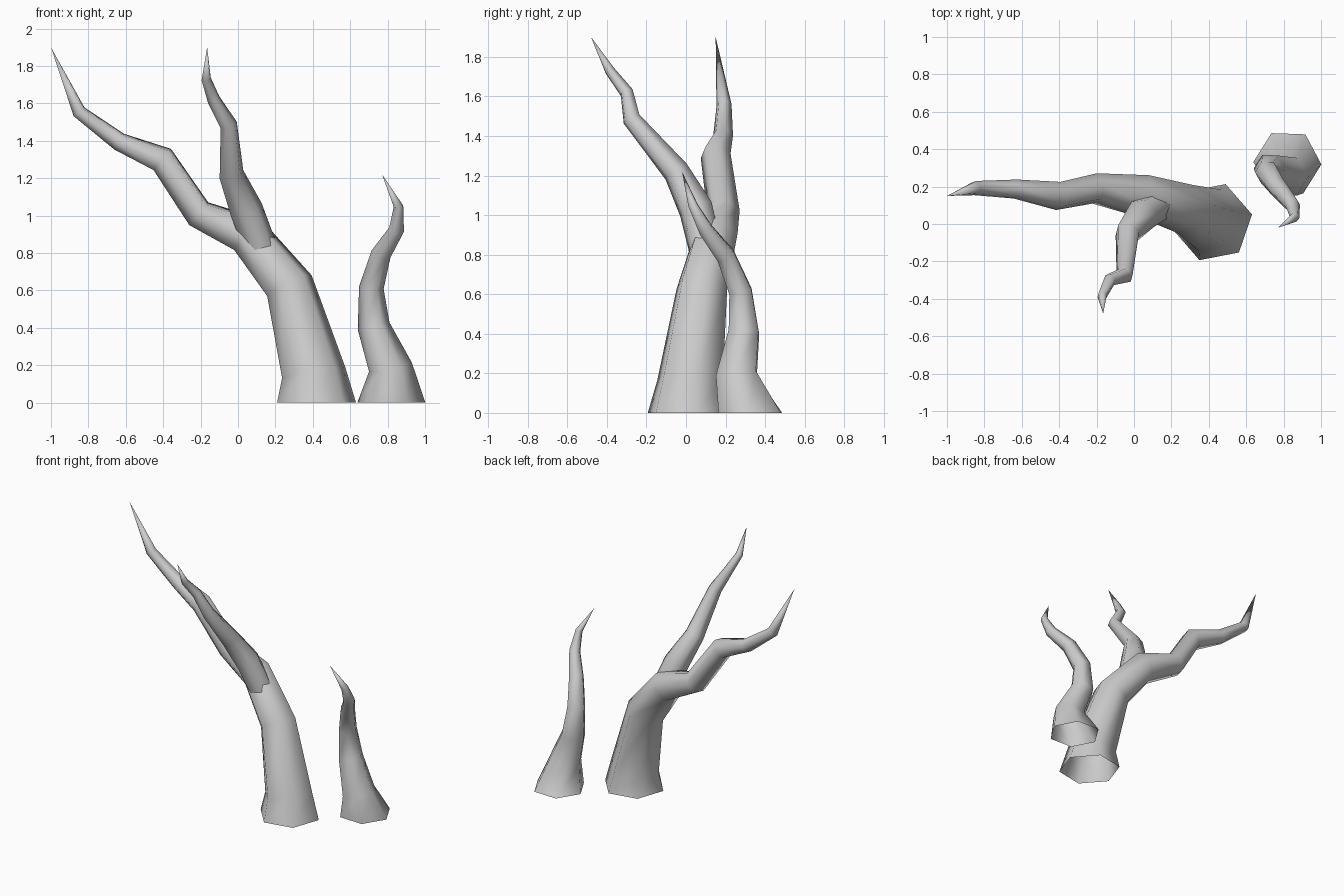
import bpy, bmesh, math
from mathutils import Vector

cube = bpy.data.objects.get("Cube")
if cube:
    bpy.data.objects.remove(cube, do_unlink=True)

bark = bpy.data.materials.new("grey_bark")
bark.use_nodes = True
GREY = (0.6, 0.6, 0.6, 1)
bark.diffuse_color = GREY
bark.node_tree.nodes["Principled BSDF"].inputs["Base Color"].default_value = GREY

SIDES = 6


def limb(name, path, tip, phase=0.0, start=None):
    """Open-ended six-sided tube through (x, y, z, radius) rings, closing to a point."""
    pts = [Vector(p[:3]) for p in path] + [Vector(tip)]
    bm = bmesh.new()
    rings = []
    normal = start or Vector((0, 0, 1))
    side = Vector((math.cos(phase), math.sin(phase), 0))
    side = (side - normal * side.dot(normal)).normalized()
    for i, (x, y, z, radius) in enumerate(path):
        if i:
            # tilt each ring to the bisector of its neighbouring segments
            bend = (pts[i] - pts[i - 1]).normalized() + (pts[i + 1] - pts[i]).normalized()
            bend.normalize()
            side = normal.rotation_difference(bend) @ side
            normal = bend
        other = normal.cross(side)
        ring = []
        for k in range(SIDES):
            a = math.tau * k / SIDES
            ring.append(bm.verts.new(pts[i] + radius * (side * math.cos(a) + other * math.sin(a))))
        rings.append(ring)
    for low, high in zip(rings, rings[1:]):
        for k in range(SIDES):
            n = (k + 1) % SIDES
            bm.faces.new((low[k], low[n], high[n], high[k]))
    point = bm.verts.new(pts[-1])
    for k in range(SIDES):
        bm.faces.new((rings[-1][k], rings[-1][(k + 1) % SIDES], point))
    for face in bm.faces:
        face.smooth = True
    mesh = bpy.data.meshes.new(name)
    bm.to_mesh(mesh)
    bm.free()
    mesh.materials.append(bark)
    obj = bpy.data.objects.new(name, mesh)
    bpy.context.collection.objects.link(obj)
    return obj


# Main trunk, sweeping up into the long side branch
limb("trunk_and_side_branch", [
    (0.42, 0.01, 0, 0.215),
    (0.405, 0.02, 0.16, 0.175),
    (0.275, 0.08, 0.625, 0.135),
    (0.05, 0.15, 0.9, 0.115),
    (-0.21, 0.19, 1.01, 0.083),
    (-0.405, 0.15, 1.3, 0.077),
    (-0.635, 0.187, 1.395, 0.052),
    (-0.85, 0.192, 1.555, 0.039),
], (-1, 0.15, 1.9), math.radians(11))

# Second branch, leaning forward out of the trunk
limb("front_branch", [
    (0.14, 0.11, 0.78, 0.088),
    (0.045, 0.05, 1.03, 0.09),
    (-0.035, -0.05, 1.22, 0.068),
    (-0.05, -0.275, 1.485, 0.047),
    (-0.13, -0.3, 1.62, 0.035),
    (-0.17, -0.385, 1.73, 0.026),
], (-0.165, -0.48, 1.9), 0.2, Vector((-0.3, -0.2, 1)).normalized())

# Separate sapling beside the trunk
limb("small_trunk", [
    (0.82, 0.325, 0, 0.182),
    (0.815, 0.255, 0.19, 0.117),
    (0.725, 0.293, 0.41, 0.087),
    (0.713, 0.275, 0.615, 0.066),
    (0.765, 0.2, 0.795, 0.054),
    (0.848, 0.1, 0.925, 0.041),
    (0.858, 0.035, 1.05, 0.026),
], (0.77, -0.02, 1.22), math.radians(-2))
